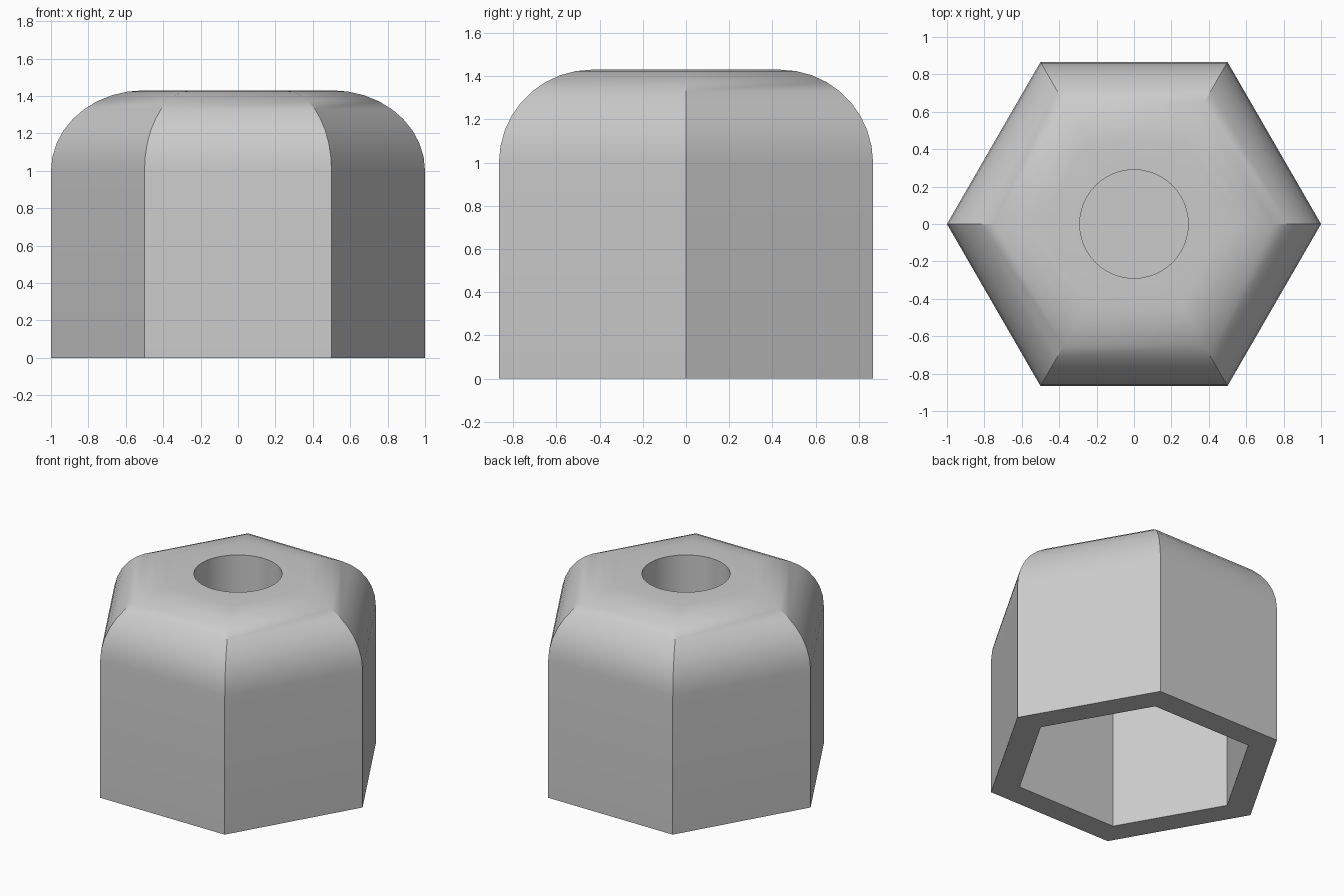
import bpy, bmesh
from math import cos, sin, pi, radians

if "Cube" in bpy.data.objects:
    bpy.data.objects.remove(bpy.data.objects["Cube"])

HEIGHT, FILLET, STEPS = 1.43, 0.43, 9
INNER_RADIUS, CAVITY_TOP = 0.8, 1.0
BORE_RADIUS, BORE_FLOOR = 0.29, 1.1

grey = bpy.data.materials.new("light_grey")
grey.use_nodes = True
grey.diffuse_color = (0.6, 0.6, 0.6, 1)
grey.node_tree.nodes["Principled BSDF"].inputs["Base Color"].default_value = (0.6, 0.6, 0.6, 1)

bm = bmesh.new()


def ring(radius, z, sides=6):
    """Closed loop of vertices around the vertical axis."""
    return [bm.verts.new((radius * cos(2 * pi * i / sides), radius * sin(2 * pi * i / sides), z))
            for i in range(sides)]


def join(a, b):
    """Wall of quads between two loops with the same number of sides."""
    n = len(a)
    for i in range(n):
        bm.faces.new((a[i], a[(i + 1) % n], b[(i + 1) % n], b[i]))


# Hexagonal shell: cavity ceiling, cavity wall, bottom rim, sides, rounded shoulder
loops = [ring(INNER_RADIUS, CAVITY_TOP), ring(INNER_RADIUS, 0), ring(1, 0)]
for i in range(STEPS + 1):
    a = pi / 2 * i / STEPS
    inset = FILLET * (1 - cos(a)) / cos(pi / 6)
    loops.append(ring(1 - inset, HEIGHT - FILLET + FILLET * sin(a)))
bm.faces.new(loops[0])
for a, b in zip(loops, loops[1:]):
    join(a, b)

# Round blind bore in the top
rim = ring(BORE_RADIUS, HEIGHT, 48)
floor = ring(BORE_RADIUS, BORE_FLOOR, 48)
join(rim, floor)
bm.faces.new(floor)

# Flat top: one fan of faces per hexagon side, out to the shoulder
top, span = loops[-1], len(rim) // 6
for i in range(6):
    arc = [rim[(i * span + k) % len(rim)] for k in range(span + 1)]
    bm.faces.new([top[i], top[(i + 1) % 6]] + arc[::-1])

bmesh.ops.recalc_face_normals(bm, faces=bm.faces)
mesh = bpy.data.meshes.new("hex_cap")
bm.to_mesh(mesh)
bm.free()
mesh.materials.append(grey)

cap = bpy.data.objects.new("hex_cap", mesh)
bpy.context.collection.objects.link(cap)
bpy.ops.object.select_all(action='DESELECT')
cap.select_set(True)
bpy.context.view_layer.objects.active = cap
bpy.ops.object.shade_smooth_by_angle(angle=radians(30))
